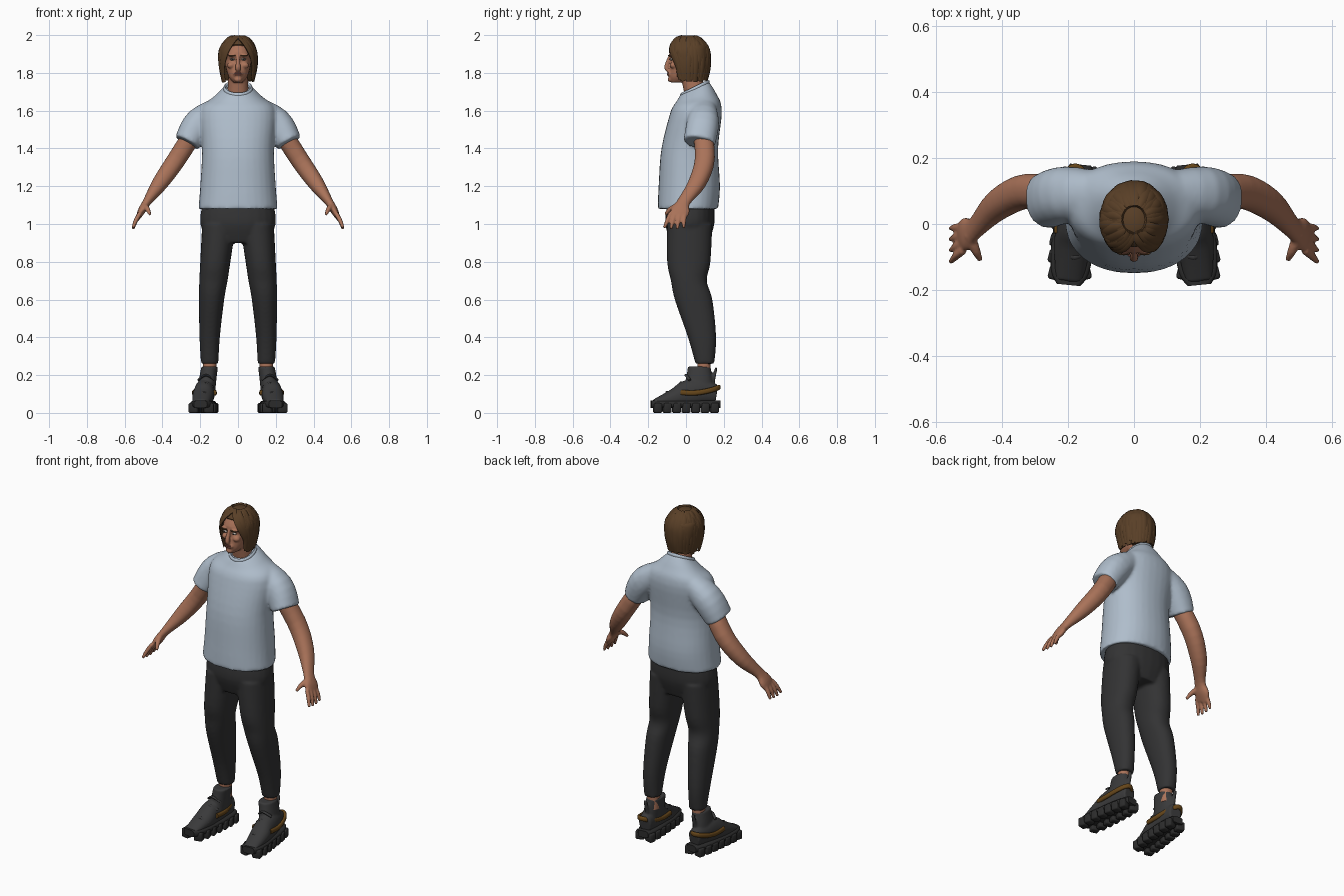
import bpy, bmesh, math, random
from mathutils import Vector, Matrix

random.seed(4)
if "Cube" in bpy.data.objects:
    bpy.data.objects.remove(bpy.data.objects["Cube"])


def material(name, *rgb):
    mat = bpy.data.materials.new(name)
    mat.use_nodes = True
    mat.diffuse_color = (*rgb, 1)
    shader = mat.node_tree.nodes["Principled BSDF"]
    shader.inputs["Base Color"].default_value = (*rgb, 1)
    shader.inputs["Roughness"].default_value = .8
    return mat


SHIRT = material("pale blue cotton", .43, .51, .6)
PANTS = material("charcoal fabric", .033, .033, .034)
SHOE = material("dark grey mesh", .042, .042, .043)
SOLE = material("black rubber", .025, .025, .025)
SKIN = material("warm skin", .4, .17, .1)
LIP = material("lip", .27, .09, .07)
HAIR = material("brown hair", .1, .05, .02)
STRAP = material("brown leather", .13, .06, .01)
WHITE = material("eye white", .5, .45, .4)
IRIS = material("dark iris", .03, .02, .02)


# ---- helpers ----
def spline(rows, steps=4):
    """Smoothly interpolate between rows of numbers."""
    rows = [Vector(row) for row in rows]
    last = len(rows) - 1
    result = []
    for i in range(last):
        before, start, end, after = (rows[min(max(i + k, 0), last)] for k in range(-1, 3))
        tangent_in, tangent_out = (end - before) / 2, (after - start) / 2
        for k in range(steps):
            t = k / steps
            ease = t * t * (3 - 2 * t)
            result.append(start.lerp(end, ease) + tangent_in * (t * (1 - t) ** 2)
                          - tangent_out * (t * t * (1 - t)))
    return result + [rows[last]]


def levels(rows, side=1, tilt_from=9):
    """Horizontal rings from rows of height, front, back, half width, centre x."""
    rings = []
    for z, front, back, half, x in spline(rows):
        tilt = max(0, z - tilt_from) * .3
        rings.append((Vector((x * side, (front + back) / 2, z)), Vector((half, 0, 0)),
                      Vector((0, (back - front) / 2, tilt))))
    return rings


def sweep(rows, ref, side=1):
    """Rings along a path of x, y, z, radius along ref, other radius."""
    rows = spline(rows)
    centres = [Vector((row[0] * side, row[1], row[2])) for row in rows]
    rings = []
    for i, row in enumerate(rows):
        ahead, behind = centres[min(i + 1, len(rows) - 1)], centres[max(i - 1, 0)]
        tangent = (ahead - behind).normalized()
        across = Vector(ref)
        across = (across - tangent * across.dot(tangent)).normalized()
        rings.append((centres[i], across * row[3], tangent.cross(across) * row[4]))
    return rings


def loft(bm, rings, sides=24, power=2.2, closed=False):
    def bend(value):
        return math.copysign(abs(value) ** (2 / power), value)
    angles = [math.tau * k / sides for k in range(sides)]
    loops = [[bm.verts.new(centre + u * bend(math.cos(a)) + v * bend(math.sin(a)))
              for a in angles] for centre, u, v in rings]
    pairs = list(zip(loops, loops[1:]))
    if closed:
        pairs.append((loops[-1], loops[0]))
    else:
        bm.faces.new(loops[0])
        bm.faces.new(loops[-1])
    for low, high in pairs:
        for k in range(sides):
            j = (k + 1) % sides
            bm.faces.new((low[k], low[j], high[j], high[k]))


def ball(bm, centre, size):
    bmesh.ops.create_uvsphere(bm, u_segments=16, v_segments=10, radius=1,
                              matrix=Matrix.Translation(centre) @ Matrix.Diagonal((*size, 1)))


def finish(name, bm, mat, voxel=0, relax=5, mirror=False):
    """Make the object; a voxel size fuses its pieces into one skin."""
    bmesh.ops.recalc_face_normals(bm, faces=bm.faces)
    for face in bm.faces:
        face.smooth = True
    mesh = bpy.data.meshes.new(name)
    bm.to_mesh(mesh)
    bm.free()
    mesh.set_sharp_from_angle(angle=math.radians(50))
    mesh.materials.append(mat)
    ob = bpy.data.objects.new(name, mesh)
    bpy.context.collection.objects.link(ob)
    if voxel:
        fuse = ob.modifiers.new("fuse", "REMESH")
        fuse.mode, fuse.voxel_size, fuse.use_smooth_shade = "VOXEL", voxel, True
        soften = ob.modifiers.new("relax", "SMOOTH")
        soften.factor, soften.iterations = .5, relax
    if mirror:
        ob.modifiers.new("mirror", "MIRROR").use_mirror_merge = False


# ---- shirt with two sleeves ----
bm = bmesh.new()
loft(bm, levels([(1.08, -.15, .17, .21, 0), (1.2, -.145, .18, .2, 0), (1.4, -.13, .17, .19, 0),
                 (1.6, -.08, .19, .2, 0), (1.67, -.05, .16, .13, 0), (1.72, -.03, .12, .07, 0)],
                tilt_from=1.6), sides=32)
for side in (1, -1):
    loft(bm, sweep([(.06, .09, 1.64, .06, .05), (.2, .09, 1.54, .085, .08),
                    (.27, .07, 1.43, .085, .07)], (0, 1, 0), side))
finish("shirt", bm, SHIRT, voxel=.009, relax=7)

# ribbed neckline
bm = bmesh.new()
rim = []
for k in range(32):
    angle = math.tau * k / 32
    out = Vector((math.cos(angle), math.sin(angle), 0))
    centre = Vector((0, .047, 1.716)) + out * .07 + Vector((0, 0, out.y * .034))
    rim.append((centre, out * .008, Vector((0, 0, .013))))
loft(bm, rim, sides=8, closed=True)
finish("collar", bm, SHIRT)

# ---- trousers ----
bm = bmesh.new()
loft(bm, levels([(1.1, -.1, .15, .19, 0), (1, -.11, .15, .2, 0), (.9, -.08, .12, .15, 0)]))
for side in (1, -1):
    loft(bm, levels([(1, -.1, .14, .09, .1), (.8, -.1, .13, .08, .12), (.7, -.08, .11, .075, .13),
                     (.6, -.06, .14, .067, .14), (.4, .01, .16, .054, .15),
                     (.26, .05, .15, .046, .15)], side))
finish("trousers", bm, PANTS, voxel=.009)

# ---- arms with hands ----
bm = bmesh.new()
loft(bm, sweep([(.2, .08, 1.54, .05, .05), (.32, .1, 1.35, .053, .05), (.41, .06, 1.22, .047, .043),
                (.48, -.01, 1.12, .034, .023), (.51, -.03, 1.07, .05, .02),
                (.53, -.05, 1.03, .04, .01)], (0, 1, 0)))
for k in range(4):
    base, tip = .024 * k - .08, .034 * k - .115
    length = .08 + .008 * math.sin(k)
    loft(bm, sweep([(.517, base, 1.06, .012, .012), (.54, (base + tip) / 2, 1.02, .012, .012),
                    (.556, tip, 1.06 - length, .008, .008)], (1, 0, 0)), sides=10)
loft(bm, sweep([(.5, -.03, 1.1, .018, .018), (.48, -.08, 1.08, .014, .014),
                (.466, -.11, 1.05, .008, .008)], (1, 0, 0)), sides=10)
finish("arm", bm, SKIN, voxel=.0055, relax=4, mirror=True)

# ---- head: skull, neck, nose, brow, cheeks, jaw ----
bm = bmesh.new()
loft(bm, levels([(1.75, -.08, 0, .025, 0), (1.78, -.09, .06, .05, 0), (1.83, -.085, .09, .065, 0),
                 (1.87, -.078, .1, .07, 0), (1.91, -.088, .11, .073, 0),
                 (1.98, -.04, .07, .04, 0)]))
loft(bm, levels([(1.64, 0, .12, .06, 0), (1.8, -.03, .08, .05, 0)]))
loft(bm, sweep([(0, -.085, 1.89, .008, .008), (0, -.103, 1.83, .014, .013),
                (0, -.09, 1.81, .012, .008)], (1, 0, 0)), sides=12)
ball(bm, (0, -.086, 1.795), (.027, .012, .018))
ball(bm, (0, -.084, 1.765), (.02, .013, .014))
for side in (1, -1):
    ball(bm, (side * .03, -.077, 1.894), (.026, .016, .008))
    ball(bm, (side * .036, -.066, 1.84), (.022, .02, .018))
finish("head", bm, SKIN, voxel=.005, relax=3)

bm = bmesh.new()
for z in (1.79, 1.8):
    ball(bm, (0, -.094, z), (.02, .007, .005))
finish("lips", bm, LIP)

for name, mat, y, size in (("eye", WHITE, -.078, (.013, .009, .006)),
                           ("iris", IRIS, -.086, (.005, .003, .005))):
    bm = bmesh.new()
    ball(bm, (.03, y, 1.872), size)
    finish(name, bm, mat, mirror=True)
bm = bmesh.new()
ball(bm, (.031, -.088, 1.892), (.02, .007, .004))
finish("eyebrow", bm, HAIR, mirror=True)

# ---- hair: solid back mass under overlapping locks ----
bm = bmesh.new()
loft(bm, levels([(1.76, .04, .1, .07, 0), (1.86, -.02, .12, .094, 0), (1.92, -.03, .12, .095, 0),
                 (1.95, -.07, .11, .084, 0), (1.99, -.03, .05, .03, 0)]))
finish("hair_base", bm, HAIR)

bm = bmesh.new()
locks, top, middle = 34, 1.99, 1.885
for k in range(locks):
    # locks part at the front, where they are swept to the sides of the face
    start = math.pi * ((2 * k + 1) / locks - 1)
    back = abs(start)
    end = math.copysign(max(back, 1.05 + back * .2), start)
    bottom = random.uniform(1.75, 1.78)
    rows = []
    for i in range(7):
        t = i / 6
        z = top + (bottom - top) * t ** 1.6
        if z > middle:
            spread = math.sqrt(1 - ((z - middle) / .112) ** 2)
        else:
            spread = 1 - 9 * (middle - z) ** 2
        angle = start + (end - start) * min(1, t * 1.25)
        width = .01 + .012 * math.sin(math.pi * (.1 + .8 * t))
        rows.append((.097 * spread * math.sin(angle), .014 - .112 * spread * math.cos(angle), z,
                     width, random.uniform(.007, .011) * (1 - t ** 4 / 2)))
    loft(bm, sweep(rows, (math.cos(end), math.sin(end), 0)), sides=8, power=2)
finish("hair_locks", bm, HAIR)

# ---- ankles ----
bm = bmesh.new()
loft(bm, levels([(.18, .06, .13, .035, .15), (.29, .06, .13, .035, .15)]))
finish("ankle", bm, SKIN, mirror=True)


# ---- shoes: the foot line turns outward and the sole rounds off at both ends ----
def foot_x(y):
    return .18 - .1 * y


def foot_width(y):
    return (.062 - .04 * y) * math.sqrt(1 - (abs(y) / .2) ** 4)


bm = bmesh.new()
loft(bm, sweep([(foot_x(y), y, z, foot_width(y) * .88, height) for y, z, height in (
    (.16, .1, .05), (.07, .11, .07), (0, .1, .07), (-.06, .08, .05), (-.17, .05, .02))], (1, 0, 0)))
loft(bm, levels([(.1, -.02, .15, .048, .17), (.18, 0, .14, .046, .16), (.245, .01, .13, .044, .15)]))
loft(bm, sweep([(.16, .14, .15, .012, .01), (.16, .16, .24, .012, .007)], (1, 0, 0)), sides=10)
finish("shoe_upper", bm, SHOE, voxel=.006, relax=3, mirror=True)

# laces across the instep
bm = bmesh.new()
for k in range(5):
    y, z = -.025 * k, .11 + .09 * (1 - k / 4) ** 2
    loft(bm, sweep([(foot_x(y) - .01 + d, y + abs(d) / 2, z - 16 * d * d, .009, .006)
                    for d in (-.04, 0, .04)], (0, 1, 0)), sides=8)
finish("lace", bm, SHOE, mirror=True)

# brown band wrapped round the heel
bm = bmesh.new()
rows = []
for k in range(9):
    angle = math.pi * (k / 8 * 1.2 - .1)
    rise = math.sin(angle)
    rows.append((.178 + .058 * math.cos(angle), .02 + .155 * rise, .105 + .03 * rise ** 2, .014, .009))
loft(bm, sweep(rows, (0, 0, 1)), sides=10)
finish("heel_band", bm, STRAP, mirror=True)

# chunky sole with separate lugs
bm = bmesh.new()
loft(bm, sweep([(foot_x(y), y, .046, foot_width(y), .02)
                for y in (.18, .15, .08, 0, -.08, -.15, -.185)], (1, 0, 0)), power=3.5)
for k in range(7):
    y = .05 * (3 - k)
    for side in (1, -1):
        place = Matrix.Translation((foot_x(y) + side * foot_width(y) * .7, y, .026))
        turn = Matrix.Rotation(side / 4, 4, "Z")
        lug = bmesh.ops.create_cube(bm, size=1,
                                    matrix=place @ turn @ Matrix.Diagonal((.05, .042, .052, 1)))
        edges = {edge for vert in lug["verts"] for edge in vert.link_edges}
        bmesh.ops.bevel(bm, geom=list(edges), offset=.008, segments=2, affect="EDGES", profile=.5)
finish("shoe_sole", bm, SOLE, mirror=True)
